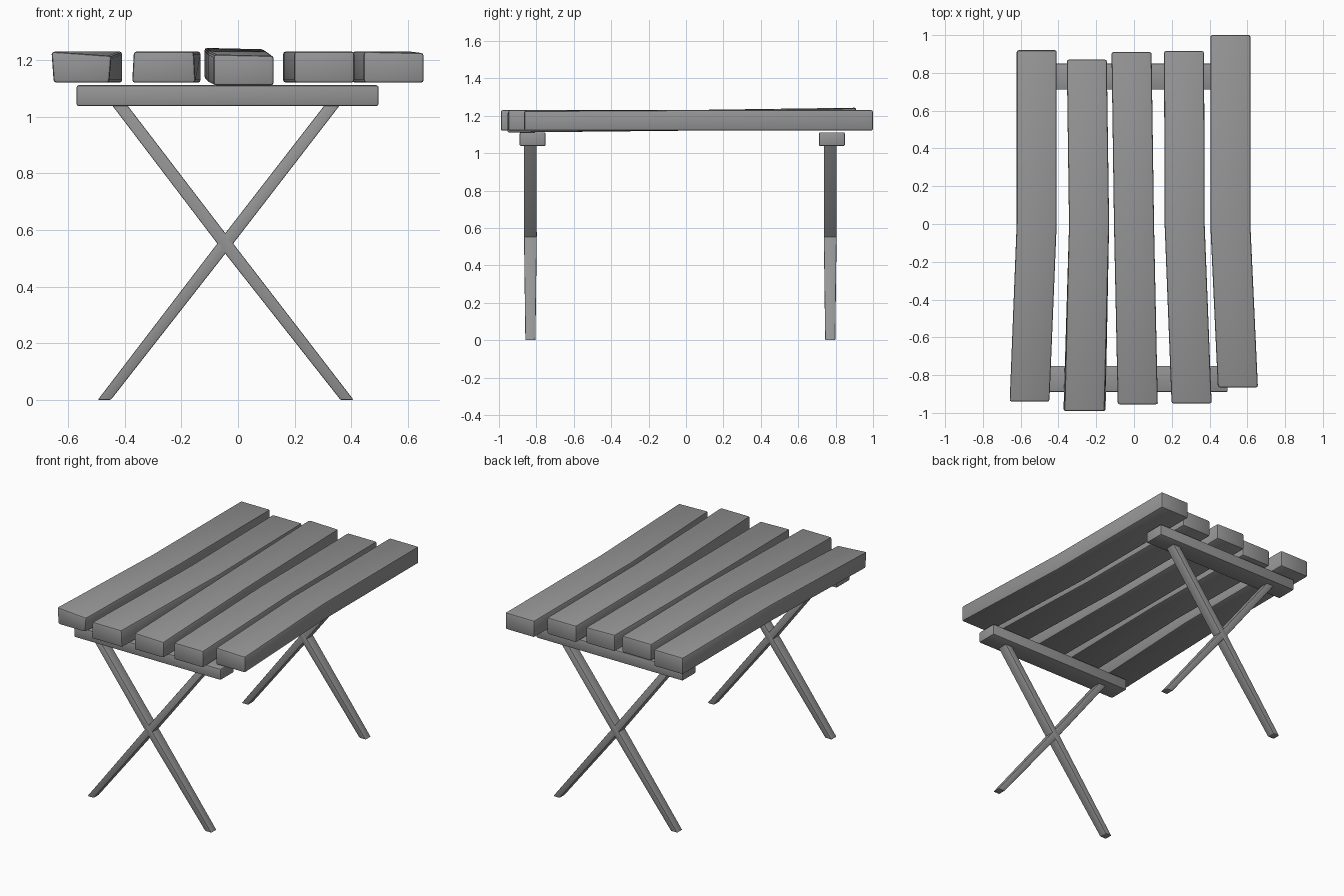
import bpy, bmesh

if "Cube" in bpy.data.objects:
    bpy.data.objects.remove(bpy.data.objects["Cube"])

grey = bpy.data.materials.new("weathered grey")
grey.diffuse_color = (0.30, 0.30, 0.30, 1)
grey.use_nodes = True
grey.node_tree.nodes["Principled BSDF"].inputs["Base Color"].default_value = grey.diffuse_color


def loft(name, sections, bevel):
    """Join a row of four-cornered sections into a closed bar with softened edges."""
    bm = bmesh.new()
    rings = [[bm.verts.new(p) for p in s] for s in sections]
    for a, b in zip(rings, rings[1:]):
        for i in range(4):
            j = (i + 1) % 4
            bm.faces.new((a[i], a[j], b[j], b[i]))
    bm.faces.new(rings[0])
    bm.faces.new(rings[-1])
    bmesh.ops.recalc_face_normals(bm, faces=bm.faces)
    sharp = [e for e in bm.edges if e.calc_face_angle(0) > 0.7]
    bmesh.ops.bevel(bm, geom=sharp, offset=bevel, segments=2,
                    profile=0.5, affect='EDGES')
    me = bpy.data.meshes.new(name)
    bm.to_mesh(me)
    bm.free()
    me.materials.append(grey)
    ob = bpy.data.objects.new(name, me)
    bpy.context.collection.objects.link(ob)
    bpy.context.view_layer.objects.active = ob
    ob.select_set(True)
    bpy.ops.object.shade_smooth_by_angle(angle=0.6)
    ob.select_set(False)
    return ob


def plank_section(x, y, z, roll, skew):
    """Plank end: roll raises the right side of the top, skew widens the bottom."""
    w, h = 0.106, 0.055
    return [(x - w - skew, y, z - h), (x + w + skew, y, z - h),
            (x + w, y, z + h + roll), (x - w, y, z + h)]


# Table top planks: (x, y, z, roll, skew) at front, middle and back
planks = [
    [(-0.553, -0.94, 1.175, -0.015, -0.008), (-0.515, 0, 1.175, 0, 0), (-0.515, 0.92, 1.175, 0, 0)],
    [(-0.262, -0.99, 1.175, 0, 0.006), (-0.238, 0, 1.175, 0, 0), (-0.25, 0.87, 1.175, 0, 0)],
    [(0.020, -0.955, 1.165, -0.005, 0), (0.0, 0, 1.175, 0, 0), (-0.013, 0.91, 1.188, -0.005, 0)],
    [(0.305, -0.95, 1.175, 0, 0), (0.268, 0, 1.175, 0, 0), (0.265, 0.915, 1.175, 0, 0)],
    [(0.550, -0.865, 1.175, -0.005, 0), (0.510, 0, 1.175, 0, 0), (0.510, 1.0, 1.175, 0, 0)],
]
for n, stations in enumerate(planks, 1):
    loft(f"plank_{n}", [plank_section(*s) for s in stations], 0.010)


def leg_section(x, z, y, half_x, half_y):
    return [(x - half_x, y - half_y, z), (x + half_x, y - half_y, z),
            (x + half_x, y + half_y, z), (x - half_x, y + half_y, z)]


# Cross rails and crossed legs at both ends
for end, rail_y, leg_y in (("front", -0.82, -0.832), ("back", 0.78, 0.771)):
    loft(f"{end}_rail",
         [[(x, rail_y - 0.069, 1.038), (x, rail_y + 0.069, 1.038),
           (x, rail_y + 0.069, 1.111), (x, rail_y - 0.069, 1.111)]
          for x in (-0.57, 0.496)], 0.007)
    for side, top, foot in (("left", -0.425, 0.385), ("right", 0.34, -0.472)):
        loft(f"{end}_leg_{side}",
             [leg_section(foot, 0.0, leg_y, 0.023, 0.027),
              leg_section(-0.045, 0.552, leg_y, 0.028, 0.034),
              leg_section(top, 1.05, leg_y, 0.027, 0.034)], 0.004)
